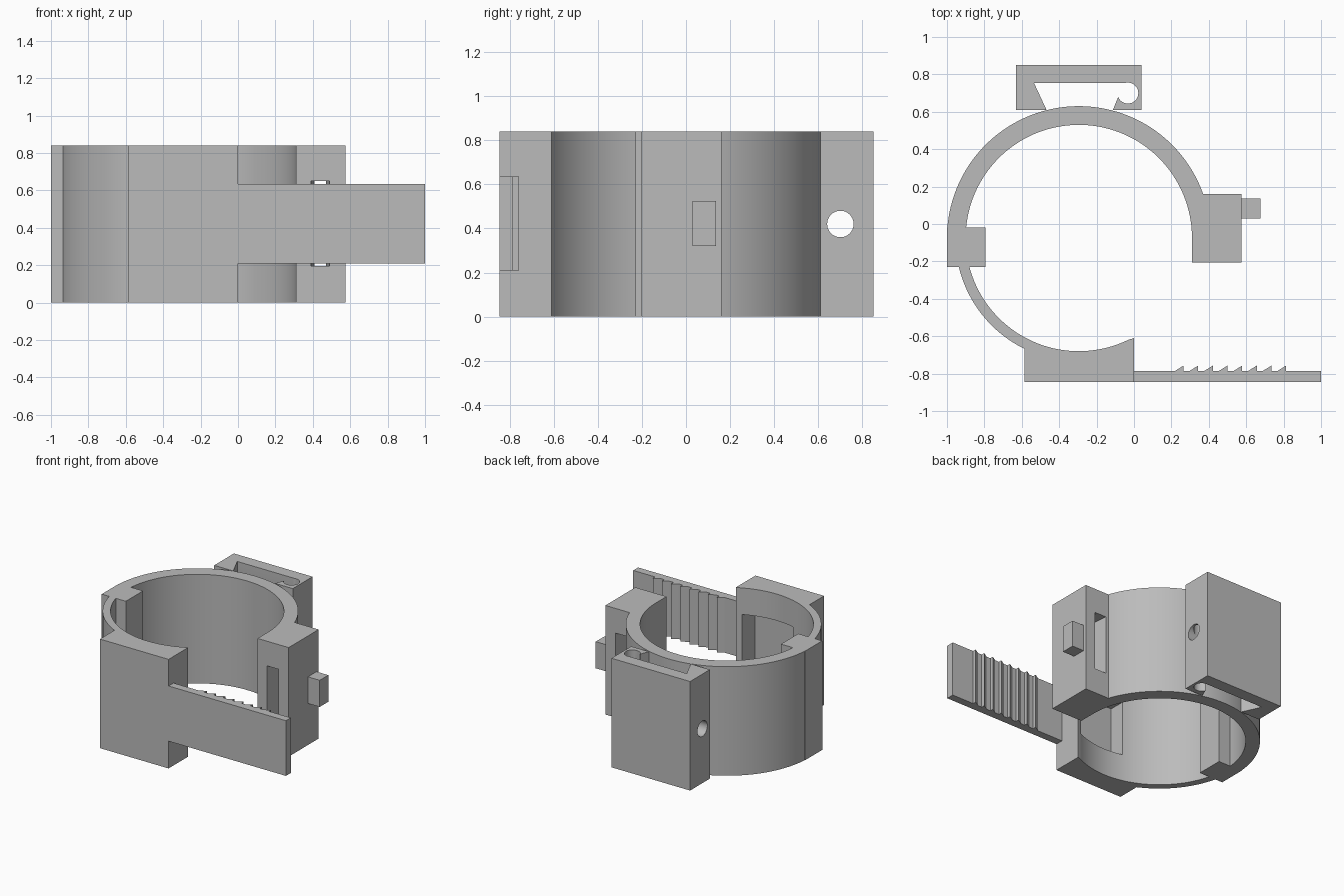
import bpy
import bmesh
from math import cos, sin, radians, pi
from mathutils import Matrix

cube = bpy.data.objects.get("Cube")
if cube:
    bpy.data.objects.remove(cube, do_unlink=True)

HEIGHT = 0.84
CX, CY = -0.295, -0.075          # centre of the clamp bore
R_IN, R_OUT, R_THIN = 0.605, 0.705, 0.66
STRAP_Z = (0.21, 0.635)

grey = bpy.data.materials.new("plain grey")
grey.use_nodes = True
grey.diffuse_color = (0.5, 0.5, 0.5, 1)
grey.node_tree.nodes["Principled BSDF"].inputs["Base Color"].default_value = (0.5, 0.5, 0.5, 1)


def finish(name, bm):
    bmesh.ops.recalc_face_normals(bm, faces=bm.faces)
    mesh = bpy.data.meshes.new(name)
    bm.to_mesh(mesh)
    bm.free()
    mesh.materials.append(grey)
    obj = bpy.data.objects.new(name, mesh)
    bpy.context.collection.objects.link(obj)
    return obj


def prism(name, outline, z0=0.0, z1=HEIGHT):
    """Extrude a plan outline from z0 to z1."""
    bm = bmesh.new()
    face = bm.faces.new([bm.verts.new((x, y, z0)) for x, y in outline])
    new = bmesh.ops.extrude_face_region(bm, geom=[face])["geom"]
    top = [v for v in new if isinstance(v, bmesh.types.BMVert)]
    bmesh.ops.translate(bm, verts=top, vec=(0, 0, z1 - z0))
    return finish(name, bm)


def box(name, x, y, z=(0.0, HEIGHT)):
    return prism(name, [(x[0], y[0]), (x[1], y[0]), (x[1], y[1]), (x[0], y[1])], *z)


def rod(name, radius, length, centre, turn=0.0):
    bm = bmesh.new()
    place = Matrix.Translation(centre) @ Matrix.Rotation(turn, 4, "Y")
    bmesh.ops.create_cone(bm, cap_ends=True, segments=40, radius1=radius,
                          radius2=radius, depth=length, matrix=place)
    return finish(name, bm)


def arc(radius, start, end, steps):
    angles = [radians(start + (end - start) * i / steps) for i in range(steps + 1)]
    return [(CX + radius * cos(a), CY + radius * sin(a)) for a in angles]


def activate(obj):
    bpy.ops.object.select_all(action="DESELECT")
    obj.select_set(True)
    bpy.context.view_layer.objects.active = obj


def cut(obj, *cutters):
    for cutter in cutters:
        cutter.hide_render = True
        mod = obj.modifiers.new("cut", "BOOLEAN")
        mod.operation = "DIFFERENCE"
        mod.solver = "EXACT"
        mod.object = cutter
        activate(obj)
        bpy.ops.object.modifier_apply(modifier=mod.name)
        bpy.data.objects.remove(cutter, do_unlink=True)


# Two arms of the clamp ring
upper_arm = prism("upper_arm", arc(R_OUT, 0, 178, 80) + arc(R_IN, 178, 0, 80))
lower_arm = prism("lower_arm", arc(R_THIN, 190, 248, 28) + arc(R_IN, 248, 190, 28))

# Hinge block joining the arms
hinge_block = box("hinge_block", (-1.0, -0.795), (-0.23, -0.02))

# Front pad with curved seat and an inner pocket
front_pad = prism("front_pad", [(0, -0.61), (0, -0.845), (-0.585, -0.845)]
                  + arc(R_IN, 241.4, 296, 28))
cut(front_pad, box("pocket_cutter", (-0.45, -0.04), (-0.785, -0.5), STRAP_Z))

# Toothed strap
teeth = []
for i in range(8):
    x = 0.265 + 0.0783 * i
    teeth += [(x - 0.045, -0.785), (x, -0.757), (x, -0.785)]
strap = prism("toothed_strap", [(1, -0.845), (0, -0.845), (0, -0.785)] + teeth
              + [(1, -0.785)], *STRAP_Z)

# Latch block with a slot for the strap, pinched midway
latch_block = box("latch_block", (0.31, 0.575), (-0.205, 0.16))
slot = [(0.39, -0.21), (0.49, -0.21), (0.47, -0.02), (0.49, 0.17),
        (0.39, 0.17), (0.41, -0.02)]
cut(latch_block, prism("slot_cutter", slot, 0.195, 0.65))
latch_peg = box("latch_peg", (0.57, 0.675), (0.03, 0.135), (0.32, 0.525))

# Rear mount with a dovetail channel, a pin bore and a cross hole
rear_mount = box("rear_mount", (-0.63, 0.04), (0.61, 0.85))
dovetail = [(-0.463, 0.6), (-0.117, 0.6), (-0.08, 0.69), (-0.08, 0.72),
            (-0.05, 0.755), (-0.535, 0.755)]
cut(rear_mount,
    prism("dovetail_cutter", dovetail, -0.1, HEIGHT + 0.1),
    rod("pin_cutter", 0.056, 2, (-0.033, 0.7, HEIGHT / 2)),
    rod("cross_cutter", 0.06, 2, (-0.3, 0.7, HEIGHT / 2), pi / 2))

# Smooth the curved walls while keeping edges crisp
for part in (upper_arm, lower_arm, front_pad, rear_mount):
    activate(part)
    bpy.ops.object.shade_smooth_by_angle(angle=radians(25))
